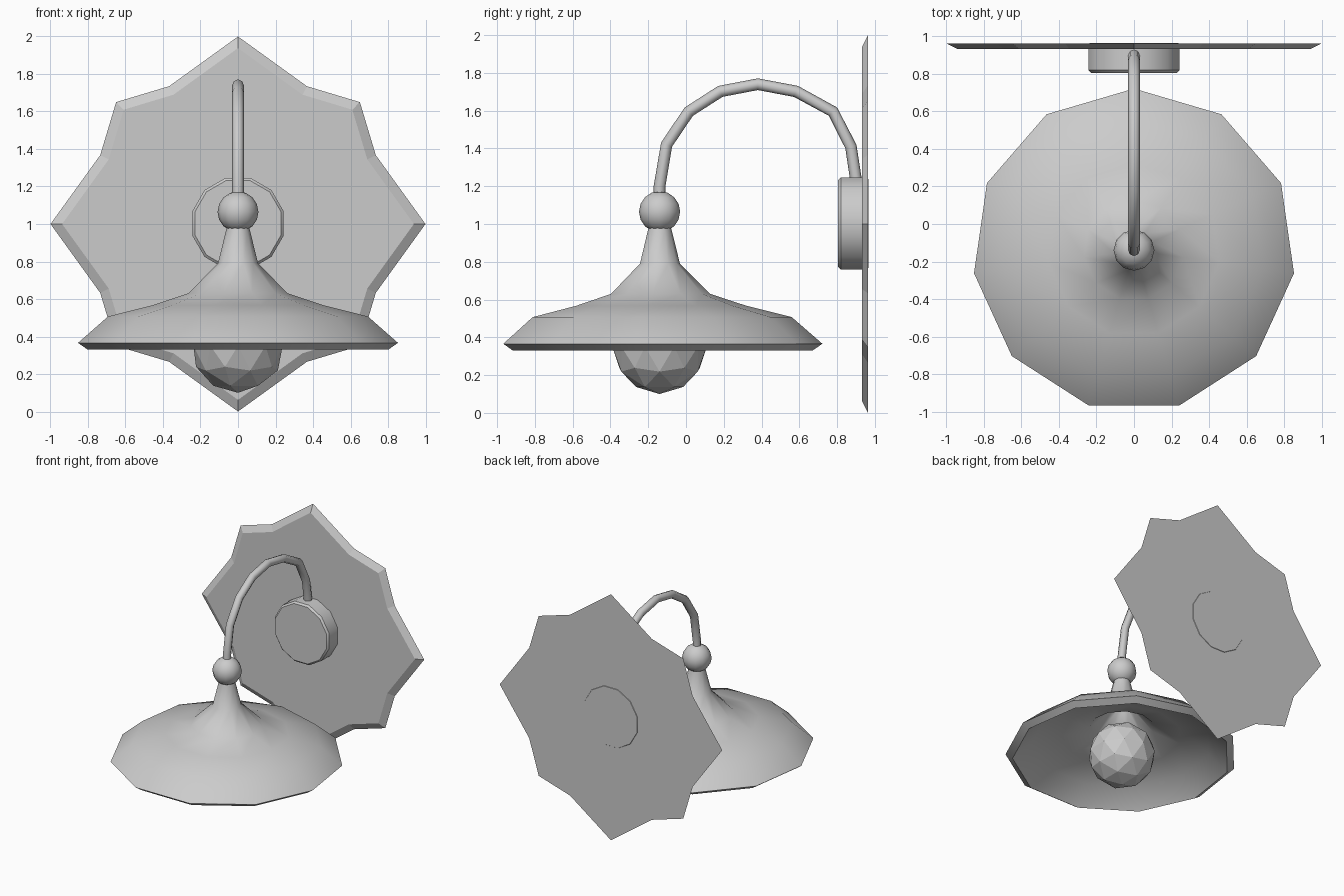
import bpy, bmesh, math
from mathutils import Vector

if "Cube" in bpy.data.objects:
    bpy.data.objects.remove(bpy.data.objects["Cube"])

CY = -0.14  # y of the lamp axis


def finish(name, bm, smooth=None):
    bmesh.ops.recalc_face_normals(bm, faces=bm.faces)
    me = bpy.data.meshes.new(name)
    bm.to_mesh(me)
    bm.free()
    ob = bpy.data.objects.new(name, me)
    bpy.context.collection.objects.link(ob)
    if smooth:
        bpy.ops.object.select_all(action='DESELECT')
        ob.select_set(True)
        bpy.context.view_layer.objects.active = ob
        bpy.ops.object.shade_smooth_by_angle(angle=math.radians(smooth))
    return ob


def loft(bm, rings, cap=True, close=False):
    """Skin a list of point rings with quads."""
    vs = [[bm.verts.new(p) for p in r] for r in rings]
    pairs = list(zip(vs, vs[1:])) + ([(vs[-1], vs[0])] if close else [])
    for a, b in pairs:
        n = len(a)
        for i in range(n):
            bm.faces.new((a[i], a[(i + 1) % n], b[(i + 1) % n], b[i]))
    if cap and not close:
        bm.faces.new(vs[0])
        bm.faces.new(vs[-1])


# Star-shaped wall plate with chamfered rim
def star(scale, y):
    pts = []
    for q in range(4):
        a = q * math.pi / 2
        for x, z in ((0, 1), (.367, .735), (.65, .65), (.735, .367)):
            pts.append((scale * (x * math.cos(a) + z * math.sin(a)), y,
                        1 + scale * (z * math.cos(a) - x * math.sin(a))))
    return pts


bm = bmesh.new()
loft(bm, [star(.938, .932), star(1, .963)])
finish("wall_plate", bm)

# Round mount with softened edges, passing through the plate
bm = bmesh.new()
rings = []
for r, y in ((.238, .806), (.252, .82), (.252, .955), (.244, .966)):
    rings.append([(r * math.cos(math.radians(15 + 30 * i)), y,
                   1.003 + r * math.sin(math.radians(15 + 30 * i))) for i in range(12)])
loft(bm, rings)
finish("wall_mount", bm, 35)

# Curved arm: tube swept along a faceted arch
path = [(-.14, 1.1), (-.14, 1.2), (-.103, 1.42), (.015, 1.595), (.182, 1.702), (.38, 1.74),
        (.582, 1.702), (.778, 1.595), (.873, 1.41), (.905, 1.2)]
path = [Vector((0, y, z)) for y, z in path]
bm = bmesh.new()
rings = []
for i, p in enumerate(path):
    t = (path[min(i + 1, len(path) - 1)] - path[max(i - 1, 0)]).normalized()
    side = Vector((1, 0, 0))
    up = t.cross(side)
    rings.append([p + .031 * (math.cos(k * math.tau / 8) * side + math.sin(k * math.tau / 8) * up)
                  for k in range(8)])
loft(bm, rings)
finish("arm", bm, 60)

# Ball joint
bm = bmesh.new()
bmesh.ops.create_uvsphere(bm, u_segments=12, v_segments=8, radius=.109)
bmesh.ops.translate(bm, verts=bm.verts, vec=(0, CY, 1.065))
finish("ball_joint", bm, 60)

# Eleven-sided flared shade, outer and inner skin
profile = [(.05, 1.02), (.066, .96), (.108, .79), (.268, .63), (.46, .567), (.70, .507), (.862, .366),
           (.81, .33), (.668, .462), (.445, .518), (.24, .588), (.068, .77), (.03, .95), (.02, 1.02)]
bm = bmesh.new()
loft(bm, [[(r * math.sin(i * math.tau / 11), CY + r * math.cos(i * math.tau / 11), z)
           for i in range(11)] for r, z in profile], close=True)
finish("shade", bm, 50)

# Faceted bulb
bm = bmesh.new()
bmesh.ops.create_icosphere(bm, subdivisions=2, radius=.25)
bmesh.ops.translate(bm, verts=bm.verts, vec=(0, CY, .35))
finish("bulb", bm)
